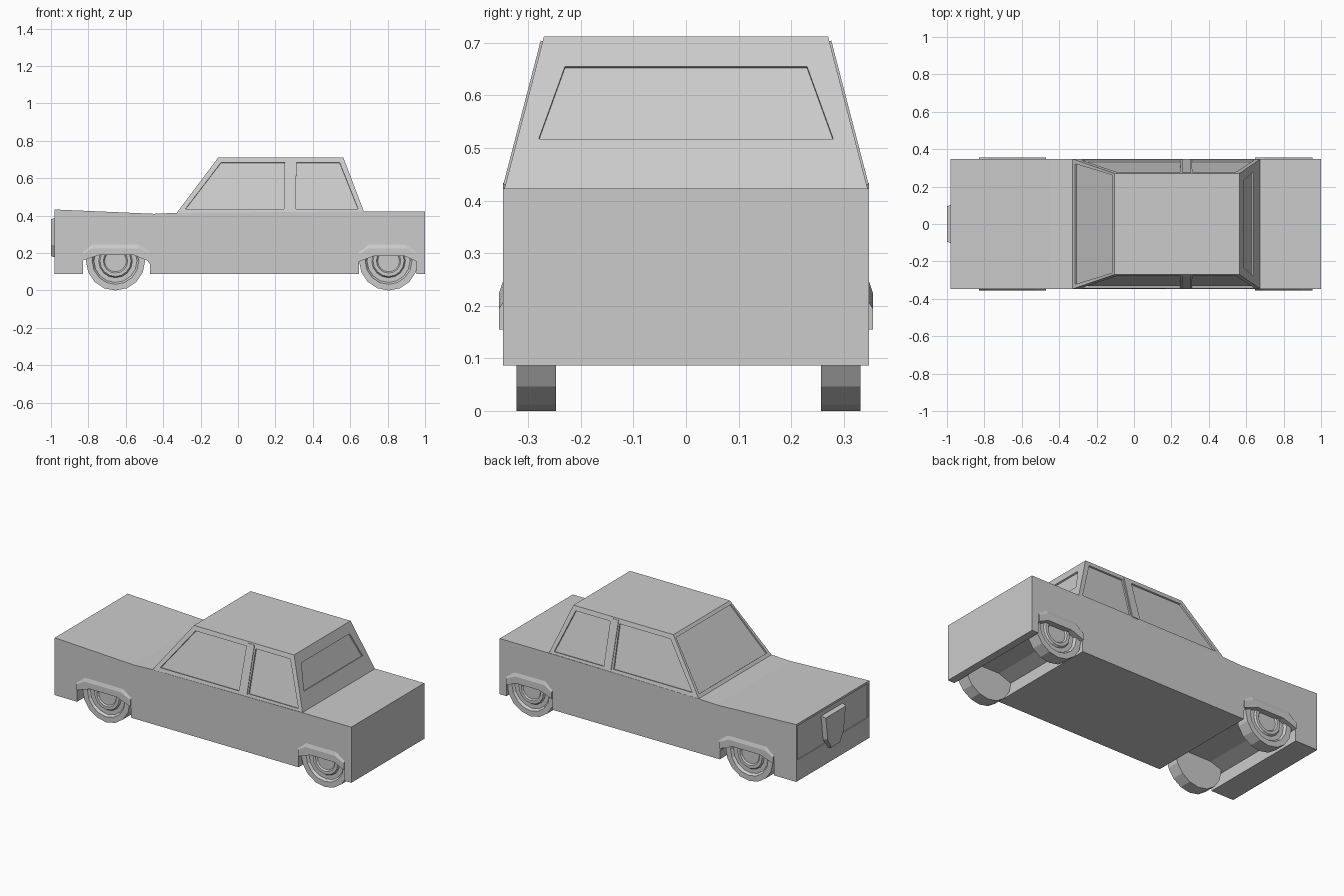
import bpy, bmesh
from math import cos, sin, pi
from mathutils import Vector

if "Cube" in bpy.data.objects:
    bpy.data.objects.remove(bpy.data.objects["Cube"])


def make(name, bm):
    bmesh.ops.recalc_face_normals(bm, faces=bm.faces[:])
    me = bpy.data.meshes.new(name)
    bm.to_mesh(me)
    bm.free()
    ob = bpy.data.objects.new(name, me)
    bpy.context.collection.objects.link(ob)
    return ob


def loft(name, a, b):
    """Solid between two matching outlines."""
    bm = bmesh.new()
    va = [bm.verts.new(p) for p in a]
    vb = [bm.verts.new(p) for p in b]
    bm.faces.new(va)
    bm.faces.new(vb[::-1])
    n = len(a)
    for i in range(n):
        j = (i + 1) % n
        bm.faces.new((va[i], vb[i], vb[j], va[j]))
    return make(name, bm)


def slab(name, pts, outward, out, depth):
    """Thin prism along the normal of a flat outline."""
    pts = [Vector(p) for p in pts]
    n = (pts[1] - pts[0]).cross(pts[2] - pts[0]).normalized()
    if n.dot(Vector(outward)) < 0:
        n = -n
    return loft(name, [p + n * out for p in pts], [p - n * depth for p in pts])


def cut(ob, cutter):
    cutter.hide_render = True
    mod = ob.modifiers.new("cut", 'BOOLEAN')
    mod.operation = 'DIFFERENCE'
    mod.solver = 'EXACT'
    mod.object = cutter
    bpy.context.view_layer.objects.active = ob
    bpy.ops.object.modifier_apply(modifier=mod.name)
    bpy.data.objects.remove(cutter)


W = 0.348
# wheel arch outlines, front to rear (x, z)
front_arch = [(-0.83, 0.16), (-0.74, 0.19), (-0.56, 0.19), (-0.485, 0.16)]
rear_arch = [(0.648, 0.155), (0.73, 0.185), (0.89, 0.185), (0.955, 0.155)]

# lower body: side profile with the arches running through
profile = ([(-0.98, 0.087), (-0.83, 0.087)] + front_arch
           + [(-0.47, 0.14), (-0.47, 0.087), (0.648, 0.087)] + rear_arch
           + [(0.955, 0.087), (1.0, 0.087), (1.0, 0.423), (0.67, 0.423),
              (-0.33, 0.415), (-0.45, 0.41), (-0.98, 0.433)])
body = loft("body", [(x, -W, z) for x, z in profile], [(x, W, z) for x, z in profile])

# shallow grille recess in the nose
cut(body, slab("grille_cutter", [(-0.98, -0.335, 0.215), (-0.98, 0.335, 0.215),
                                 (-0.98, 0.335, 0.42), (-0.98, -0.335, 0.42)],
               (-1, 0, 0), 0.02, 0.006))

# tapered grille centre
half = [(0.105, 0.39), (0.085, 0.24), (0.045, 0.175)]
outline = half + [(-y, z) for y, z in half[::-1]]
loft("grille_centre", [(-0.97, y, z) for y, z in outline],
     [(-1.0, y * 0.9, 0.283 + (z - 0.283) * 0.92) for y, z in outline])

# cabin
Z0, Z1, T = 0.412, 0.712, 0.27
cabin = loft("cabin",
             [(-0.33, -W, Z0), (0.677, -W, Z0), (0.677, W, Z0), (-0.33, W, Z0)],
             [(-0.105, -T, Z1), (0.563, -T, Z1), (0.563, T, Z1), (-0.105, T, Z1)])


def mix(a, b, z):
    return a + (b - a) * (z - Z0) / (Z1 - Z0)


def side(pts, s):
    return [(x, s * mix(W, T, z), z) for x, z in pts]


# recessed windows
for s in (-1, 1):
    for win in ([(-0.28, 0.437), (0.245, 0.437), (0.25, 0.685), (-0.09, 0.685)],
                [(0.31, 0.437), (0.642, 0.437), (0.543, 0.685), (0.312, 0.685)]):
        cut(cabin, slab("window_cutter", side(win, s), (0, s, 0), 0.03, 0.009))
    slab("door_pillar", side([(0.258, 0.43), (0.302, 0.43), (0.302, 0.703), (0.258, 0.703)], s),
         (0, s, 0), 0.004, 0.01)


def end_window(x0, x1, y0, z0, y1, z1):
    return [(mix(x0, x1, z), y, z) for y, z in
            ((-y0, z0), (y0, z0), (y1, z1), (-y1, z1))]


cut(cabin, slab("windscreen_cutter", end_window(-0.33, -0.105, 0.322, 0.432, 0.262, 0.695),
                (-1, 0, 0.5), 0.03, 0.009))
cut(cabin, slab("rear_window_cutter", end_window(0.677, 0.563, 0.28, 0.517, 0.23, 0.655),
                (1, 0, 0.5), 0.03, 0.009))

# fender flares with a chamfered top edge
for arch, name in ((front_arch, "front_flare"), (rear_arch, "rear_flare")):
    a, d = arch[0][0], arch[-1][0] + (0.015 if arch is front_arch else 0)
    outer = [(a, 0.21), (a + 0.05, 0.255), (d - 0.06, 0.255), (d, 0.21)]
    lip = [(a, 0.195), (a + 0.05, 0.225), (d - 0.06, 0.225), (d, 0.195)]
    low = [(d, 0.155)] + arch[::-1] if d != arch[-1][0] else arch[::-1]
    for s in (-1, 1):
        loft(name, [(x, s * 0.345, z) for x, z in outer + low],
             [(x, s * 0.355, z) for x, z in lip + low])

# wheels: (radius, distance from the outer face)
rim = [(0.158, 0.075), (0.158, 0), (0.125, 0), (0.115, 0.014), (0.09, 0.014),
       (0.083, 0.004), (0.065, 0.004), (0.058, 0.012)]
N = 16
for x in (-0.655, 0.805):
    for s, face in ((-1, -0.322), (1, 0.332)):
        bm = bmesh.new()
        rings = [[bm.verts.new((x + r * sin(2 * pi * i / N), face - s * d,
                                0.158 - r * cos(2 * pi * i / N))) for i in range(N)]
                 for r, d in rim]
        for p, q in zip(rings, rings[1:]):
            for i in range(N):
                j = (i + 1) % N
                bm.faces.new((p[i], p[j], q[j], q[i]))
        bm.faces.new(rings[0])
        bm.faces.new(rings[-1])
        make("wheel", bm)
